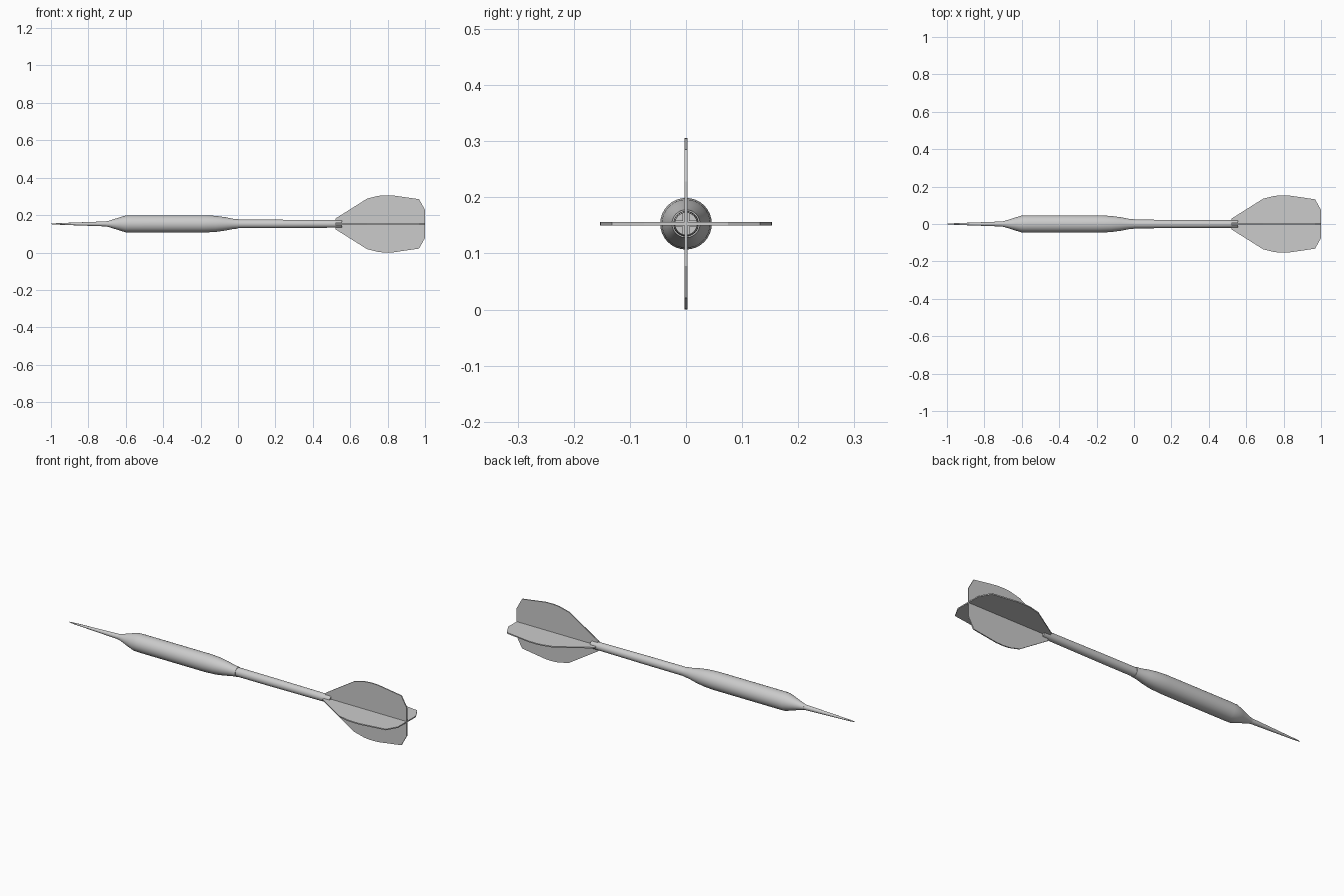
import bpy, bmesh, math
from mathutils import Matrix

if "Cube" in bpy.data.objects:
    bpy.data.objects.remove(bpy.data.objects["Cube"])

AXIS_Z = 0.153
SIDES = 32


def finish(name, bm):
    bmesh.ops.recalc_face_normals(bm, faces=bm.faces)
    mesh = bpy.data.meshes.new(name)
    bm.to_mesh(mesh)
    bm.free()
    ob = bpy.data.objects.new(name, mesh)
    ob.location.z = AXIS_Z
    bpy.context.collection.objects.link(ob)
    return ob


def smooth(ob, angle=35):
    bpy.ops.object.select_all(action='DESELECT')
    ob.select_set(True)
    bpy.context.view_layer.objects.active = ob
    bpy.ops.object.shade_smooth_by_angle(angle=math.radians(angle))


def lathe(name, profile):
    """Turn (x, radius) points around the x axis, with capped ends."""
    bm = bmesh.new()
    rings = []
    for x, r in profile:
        rings.append([bm.verts.new((x, r * math.cos(2 * math.pi * i / SIDES),
                                    r * math.sin(2 * math.pi * i / SIDES)))
                      for i in range(SIDES)])
    for a, b in zip(rings, rings[1:]):
        for i in range(SIDES):
            j = (i + 1) % SIDES
            bm.faces.new((a[i], a[j], b[j], b[i]))
    bm.faces.new(rings[0])
    bm.faces.new(rings[-1])
    return finish(name, bm)


# Steel point
smooth(lathe("point", [(-1.0, 0.001), (-0.985, 0.003), (-0.94, 0.005),
                       (-0.69, 0.014)]))

# Barrel, tapered at both ends
smooth(lathe("barrel", [(-0.705, 0.014), (-0.69, 0.017), (-0.63, 0.036),
                        (-0.6, 0.045), (-0.57, 0.046), (-0.18, 0.046),
                        (-0.12, 0.043), (-0.07, 0.036), (-0.03, 0.028),
                        (0.0, 0.025)]))

# Shaft
shaft = lathe("shaft", [(-0.01, 0.023), (0.2, 0.0225), (0.555, 0.020)])

# Crossed slots cut in the shaft end to grip the flights
for i in range(2):
    bm = bmesh.new()
    bmesh.ops.create_cube(bm, size=1, matrix=Matrix.Rotation(i * math.pi / 2, 4, 'X')
                          @ Matrix.Translation((0.57, 0, 0))
                          @ Matrix.Diagonal((0.1, 0.010, 0.1, 1)))
    cutter = finish(f"slot_cutter_{i + 1}", bm)
    cutter.hide_render = True
    cutter.hide_set(True)
    mod = shaft.modifiers.new("slot", 'BOOLEAN')
    mod.operation = 'DIFFERENCE'
    mod.solver = 'EXACT'
    mod.object = cutter
smooth(shaft)

# Four flight fins around the axis
OUTLINE = [(0.52, 0.0), (0.52, 0.028), (0.69, 0.135), (0.75, 0.150), (0.785, 0.153),
           (0.83, 0.152), (0.968, 0.132), (1.0, 0.075), (1.0, 0.0)]
HALF = 0.003
for i, side in enumerate(("top", "front", "bottom", "back")):
    bm = bmesh.new()
    face = bm.faces.new([bm.verts.new((x, -HALF, r)) for x, r in OUTLINE])
    ext = bmesh.ops.extrude_face_region(bm, geom=[face])
    verts = [g for g in ext["geom"] if isinstance(g, bmesh.types.BMVert)]
    bmesh.ops.translate(bm, verts=verts, vec=(0, 2 * HALF, 0))
    bmesh.ops.rotate(bm, verts=bm.verts, cent=(0, 0, 0),
                     matrix=Matrix.Rotation(i * math.pi / 2, 3, 'X'))
    finish(f"flight_{side}", bm)
